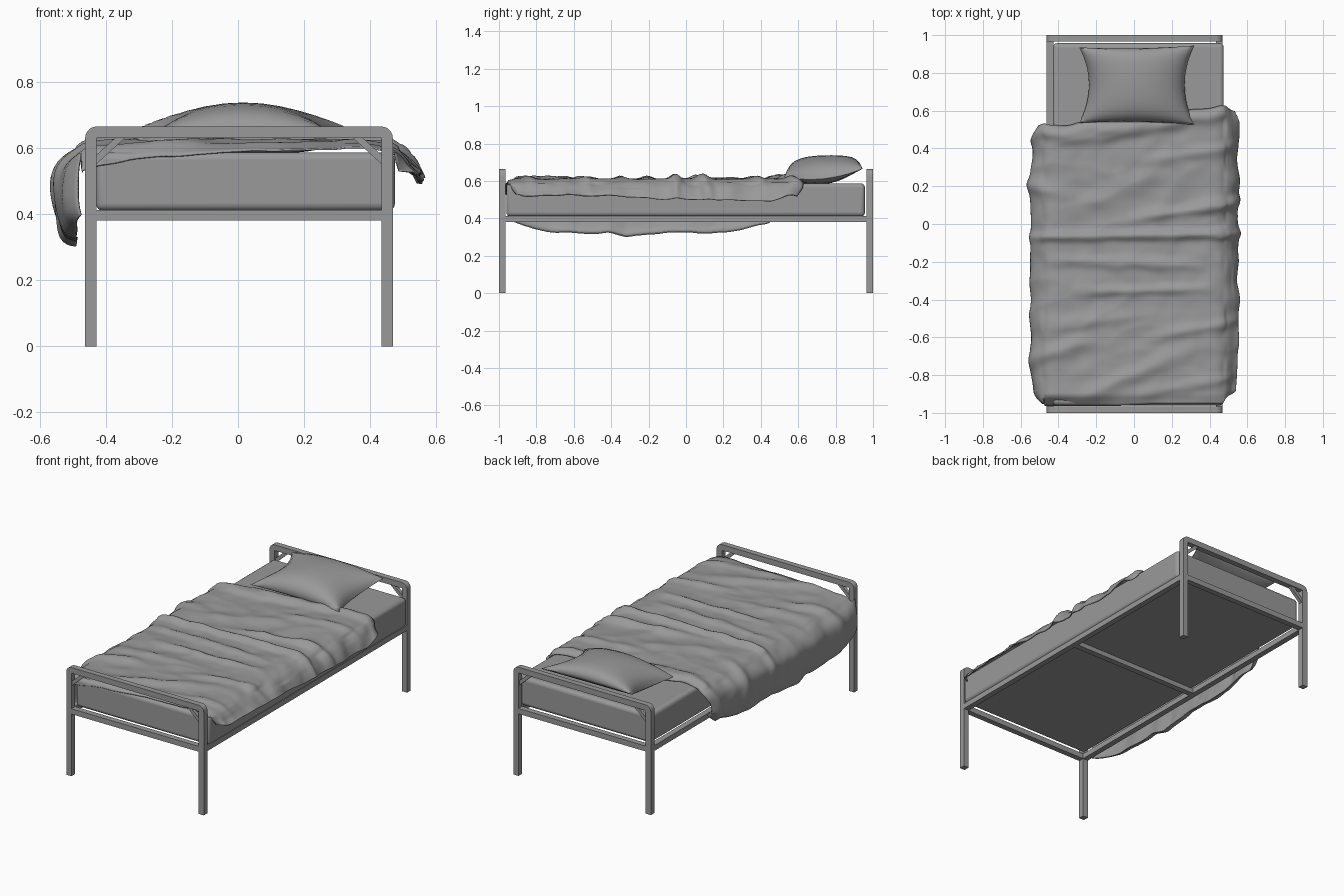
import bpy, bmesh, math
from mathutils import Vector, noise

if "Cube" in bpy.data.objects:
    bpy.data.objects.remove(bpy.data.objects["Cube"])

CX = 0.003  # frame centre
GREY = bpy.data.materials.new("dark_grey")
GREY.diffuse_color = (0.32, 0.32, 0.32, 1)
GREY.use_nodes = True
GREY.node_tree.nodes["Principled BSDF"].inputs["Base Color"].default_value = GREY.diffuse_color


def finish(name, bm, angle=30):
    bmesh.ops.recalc_face_normals(bm, faces=bm.faces)
    me = bpy.data.meshes.new(name)
    bm.to_mesh(me)
    bm.free()
    me.shade_smooth()
    me.set_sharp_from_angle(angle=math.radians(angle))
    me.materials.append(GREY)
    ob = bpy.data.objects.new(name, me)
    bpy.context.collection.objects.link(ob)
    return ob


def extrude_xz(name, pts, y0, y1):
    bm = bmesh.new()
    face = bm.faces.new([bm.verts.new((x, y0, z)) for x, z in pts])
    new = bmesh.ops.extrude_face_region(bm, geom=[face])["geom"]
    bmesh.ops.translate(bm, vec=(0, y1 - y0, 0),
                        verts=[g for g in new if isinstance(g, bmesh.types.BMVert)])
    return finish(name, bm)


def box(name, x0, x1, y0, y1, z0, z1):
    return extrude_xz(name, [(x0, z0), (x1, z0), (x1, z1), (x0, z1)], y0, y1)


# End frames: legs and top bar in one bent tube, rail and corner braces
W, T, H, R = 0.4655, 0.035, 0.665, 0.035
arc = [(W - R + R * math.cos(a), H - R + R * math.sin(a))
       for a in [math.radians(d) for d in range(0, 91, 15)]]
half = [(W - T, H - T), (W - T, 0), (W, 0)] + arc
hoop = [(CX + x, z) for x, z in half] + [(CX - x, z) for x, z in reversed(half)]
for end, s in (("foot", -1), ("head", 1)):
    ya, yb = sorted((s * 0.965, s * 1.0))
    extrude_xz(end + "_frame", hoop, ya, yb)
    box(end + "_rail", CX - W + T, CX + W - T, ya, yb, 0.38, 0.413)
    for side, m in (("left", -1), ("right", 1)):
        brace = [(0.4305, 0.552), (0.4305, 0.58), (0.375, 0.63), (0.345, 0.63)]
        extrude_xz(f"{end}_brace_{side}", [(CX + m * x, z) for x, z in brace],
                   ya + 0.007, yb - 0.007)

# Side rails and middle cross bar
for side, m in (("left", -1), ("right", 1)):
    xa, xb = sorted((CX + m * W, CX + m * (W - T)))
    box("side_rail_" + side, xa, xb, -0.965, 0.965, 0.38, 0.413)
box("cross_bar", CX - W + T, CX + W - T, -0.018, 0.018, 0.38, 0.409)

# Mattress
mattress = box("mattress", -0.43, 0.475, -0.96, 0.957, 0.41, 0.587)
bev = mattress.modifiers.new("round", "BEVEL")
bev.width, bev.segments = 0.022, 4

# Pillow: two bulged sheets with pinched sides, raised along the head edge
bm = bmesh.new()
N = 14
for top in (1, -1):
    rows = []
    for j in range(N + 1):
        row = []
        for i in range(N + 1):
            u, v = [math.sin(math.pi / 2 * (2 * k / N - 1)) for k in (i, j)]
            x = 0.015 + 0.305 * u * (1 - 0.17 * (1 - v * v))
            y = 0.735 + 0.005 * u * v + 0.205 * v * (1 - 0.05 * (1 - u * u))
            puff = max(0, (1 - u * u) * (1 - v * v)) ** 0.48
            z = 0.612 + 0.022 * v + 0.042 * v * v - 0.01 * u * u * v * v
            z += puff * (0.125 * (1 - 0.12 * v) if top > 0 else -0.03)
            row.append(bm.verts.new((x, y, z)))
        rows.append(row)
    for a, b in zip(rows, rows[1:]):
        for i in range(N):
            bm.faces.new((a[i], a[i + 1], b[i + 1], b[i]))
bmesh.ops.remove_doubles(bm, verts=bm.verts, dist=0.0005)
finish("pillow", bm, 50)

# Blanket folds: start, end, height, width
FOLDS = [
    (-0.70, -0.07, 0.75, -0.05, 0.026, 0.024),
    (-0.45, -0.19, 0.35, -0.22, 0.015, 0.030),
    (-0.30, -0.36, 0.40, -0.34, 0.016, 0.024),
    (0.00, 0.03, 0.70, 0.13, 0.024, 0.030),
    (-0.30, 0.08, 0.20, 0.30, 0.008, 0.050),
    (-0.40, 0.43, 0.25, 0.53, 0.016, 0.030),
    (0.05, 0.33, 0.60, 0.42, 0.012, 0.030),
    (-0.30, -0.93, 0.30, -0.66, 0.016, 0.045),
    (-0.50, -0.55, 0.10, -0.48, 0.012, 0.035),
    (0.10, -0.60, 0.65, -0.50, 0.013, 0.030),
    (-0.70, -0.75, -0.20, -0.62, 0.016, 0.040),
    (-0.75, 0.22, -0.35, 0.16, 0.016, 0.035),
    (0.05, -0.90, 0.60, -0.80, 0.012, 0.030),
]


def fold_height(s, y):
    h = 0
    for x0, y0, x1, y1, amp, wid in FOLDS:
        a, b, p = Vector((x0, y0)), Vector((x1, y1)), Vector((s, y))
        t = (p - a).dot(b - a) / (b - a).length_squared
        k = min(max(t, 0), 1)
        d = (p - a.lerp(b, k)).length + 0.012 * noise.noise((s * 9, y * 9, amp * 99))
        fade = min(1, 0.35 + 4 * k * (1 - k))
        h += amp * fade * math.exp(-(d / wid) ** 2)
    crumple = abs(noise.noise((s * 3.5, y * 6 - s * 1.5, 1.7)))
    return h + 0.014 * (0.4 - crumple) + 0.004 * noise.noise((s * 12, y * 15, 5))


def catmull(p, i, t):
    a, b, c, d = p[max(i - 1, 0)], p[i], p[i + 1], p[min(i + 2, len(p) - 1)]
    return 0.5 * (2 * b + (c - a) * t + (2 * a - 5 * b + 4 * c - d) * t * t
                  + (3 * b - a - 3 * c + d) * t ** 3)


def section(y):
    # cross-section: deep drape on the left, short flap on the right
    e = abs((y + 0.2) / 0.75) ** 4
    zl = 0.315 + 0.085 * e
    zr = 0.503 - 0.03 * y + 0.05 * max(0, (y - 0.45) / 0.15)
    b = 0.075 * (1 - 0.4 * min(e, 1))
    r = 0.01 * (1 - min(e, 1))
    pts = [(-0.488, zl), (-0.475 - b * 0.75, zl + 0.025), (-0.475 - b, 0.46),
           (-0.475 - b * 0.8, 0.535), (-0.475, 0.583), (-0.40, 0.602), (-0.13, 0.604),
           (0.14, 0.604), (0.40, 0.606), (0.475, 0.588), (0.512 + r, 0.55), (0.54 + r, zr)]
    return [Vector(q) for q in pts]


STEPS = [5, 7, 7, 6, 6, 18, 18, 18, 6, 6, 6]
params = [(i, k / n) for i, n in enumerate(STEPS) for k in range(n)] + [(10, 1.0)]
ROWS = 130
Y0 = -0.952
bm = bmesh.new()
rows = []
for j in range(ROWS + 1):
    f = j / ROWS
    pts = section(Y0 + f * 1.53)
    line = [catmull(pts, i, t) for i, t in params]
    row = []
    for n, p in enumerate(line):
        tan = (line[min(n + 1, len(line) - 1)] - line[max(n - 1, 0)]).normalized()
        nor = Vector((-tan.y, tan.x))
        s = p.x + math.copysign(max(0, 0.6 - p.y), p.x)
        y1 = 0.57 + 0.05 * min(max(p.x / 0.45, -1), 1)
        y1 += 0.02 * noise.noise((s * 7, 3, 0)) - 0.35 * max(0, s - 0.53)
        y1 -= 0.25 * max(0, -s - 0.58)
        y = Y0 + f * (y1 - Y0)
        h = fold_height(s, y)
        # rolled head edge
        h += 0.016 * math.exp(-((y1 - y - 0.045) / 0.03) ** 2)
        h -= 0.012 * max(0, 1 - (y1 - y) / 0.02)
        if abs(p.x) > 0.475:
            h = 0.8 * h + 0.022 * noise.noise((s * 2, y * 7, 8))
        else:
            h = max(h, -0.012)
        q = p + nor * h
        # hem ripple, corners drawn in and tucked over the foot end
        if n < 8 or n > len(line) - 8:
            q.y += 0.012 * noise.noise((p.x, y * 7, 2))
        tuck = max(0, 1 - f / 0.05)
        lim = 0.47
        if abs(q.x) > lim:
            over = (abs(q.x) - lim) * (1 - 0.75 * tuck ** 2)
            if q.x > 0:
                y += 0.04 * min(1, (q.x - lim) / 0.06) * tuck
            q.x = math.copysign(lim + over, q.x)
        if f < 0.03 and -0.48 < p.x < 0.48:
            edge = 1 - f / 0.03
            q.y -= edge * (0.012 + 0.05 * min(1, max(0, 0.25 - p.x) / 0.7) ** 2)
            y -= 0.011 * edge * min(1, max(0, 0.1 - p.x) * 5)
        row.append(bm.verts.new((q.x, y, q.y)))
    rows.append(row)
for a, b in zip(rows, rows[1:]):
    for i in range(len(a) - 1):
        bm.faces.new((a[i], a[i + 1], b[i + 1], b[i]))
blanket = finish("blanket", bm, 80)
sol = blanket.modifiers.new("thickness", "SOLIDIFY")
sol.thickness, sol.offset = 0.005, 0
